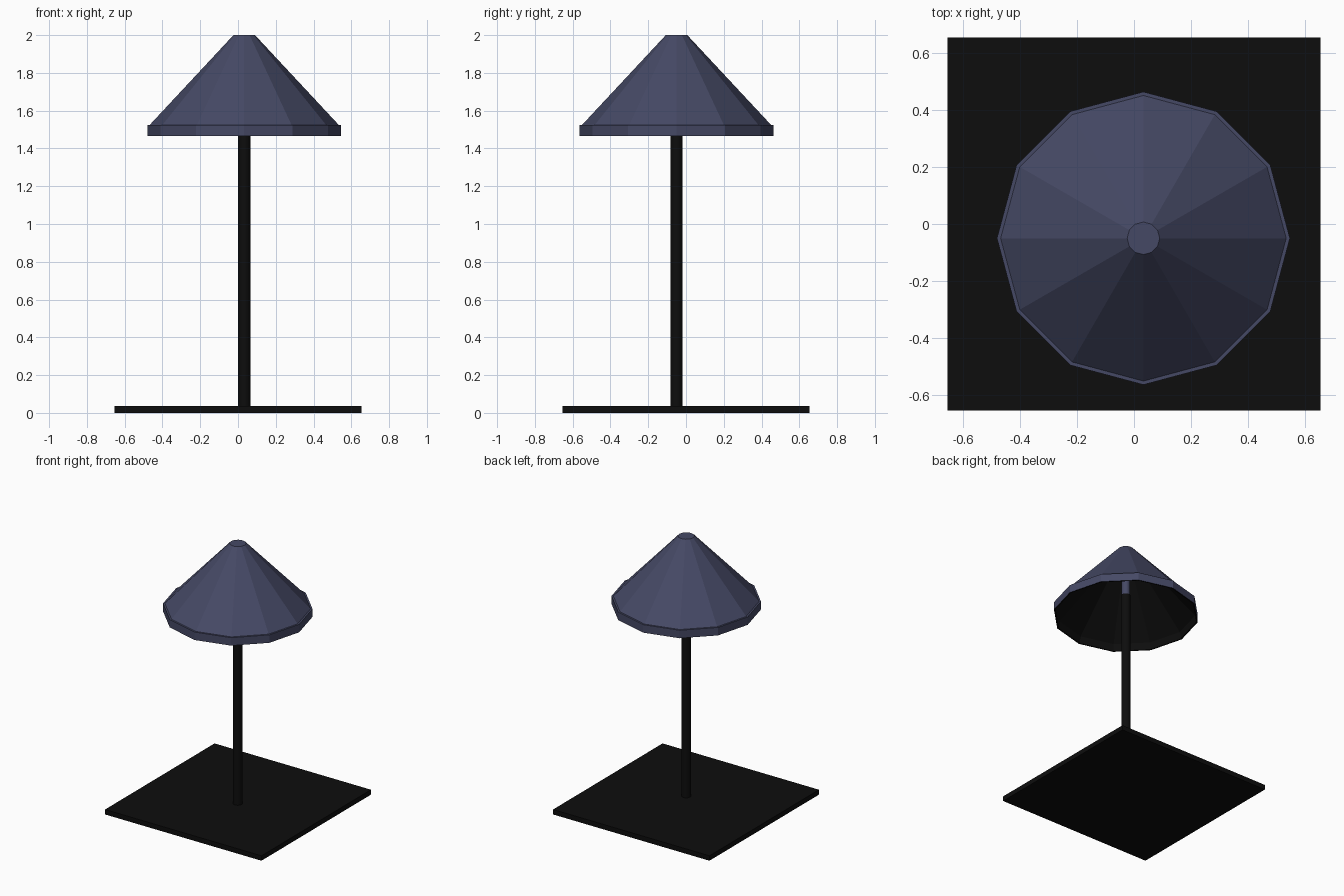
import bpy
import bmesh
import math

cube = bpy.data.objects.get("Cube")
if cube:
    bpy.data.objects.remove(cube, do_unlink=True)

AXIS = (0.033, -0.05)  # the pole and shade stand slightly off centre


def make_material(name, colour):
    mat = bpy.data.materials.new(name)
    mat.use_nodes = True
    mat.diffuse_color = colour
    mat.node_tree.nodes["Principled BSDF"].inputs["Base Color"].default_value = colour
    return mat


slate_blue = make_material("slate_blue", (0.06, 0.066, 0.13, 1))
black = make_material("black", (0.004, 0.004, 0.004, 1))


def lathe(name, profile, sides, materials, inner_from=None):
    """Turn a (radius, z) profile round the pole axis; bands past inner_from use slot 1."""
    bm = bmesh.new()
    rings = []
    for r, z in profile:
        angles = [2 * math.pi * i / sides for i in range(sides)]
        rings.append([bm.verts.new((r * math.cos(a), r * math.sin(a), z)) for a in angles])
    for band, (upper, lower) in enumerate(zip(rings, rings[1:])):
        for i in range(sides):
            j = (i + 1) % sides
            face = bm.faces.new((upper[i], lower[i], lower[j], upper[j]))
            if inner_from is not None and band >= inner_from:
                face.material_index = 1
    bm.faces.new(rings[0])
    end = bm.faces.new(rings[-1][::-1])
    end.material_index = 0 if inner_from is None else 1
    mesh = bpy.data.meshes.new(name)
    bm.to_mesh(mesh)
    bm.free()
    for mat in materials:
        mesh.materials.append(mat)
    obj = bpy.data.objects.new(name, mesh)
    obj.location = (*AXIS, 0)
    bpy.context.collection.objects.link(obj)
    return obj


def smooth(obj):
    bpy.ops.object.select_all(action="DESELECT")
    obj.select_set(True)
    bpy.context.view_layer.objects.active = obj
    bpy.ops.object.shade_smooth_by_angle(angle=math.radians(40))


# Square base plate
bpy.ops.mesh.primitive_cube_add(size=1, location=(0, 0, 0.0185))
base = bpy.context.object
base.name = "base_plate"
base.scale = (1.306, 1.306, 0.037)
base.data.materials.append(black)

# Pole, and the socket tube that hangs from the top of the shade
smooth(lathe("pole", [(0.032, 1.63), (0.032, 0.03)], 24, [black]))
smooth(lathe("socket_tube", [(0.029, 1.99), (0.029, 1.62)], 24, [slate_blue]))

# Faceted shade: flat cap, cone, stepped rim, then the dark lining
lathe("lamp_shade",
      [(0.057, 2.0), (0.5, 1.525), (0.513, 1.525), (0.513, 1.465),
       (0.503, 1.465), (0.495, 1.518), (0.05, 1.988)],
      12, [slate_blue, black], inner_from=3)
